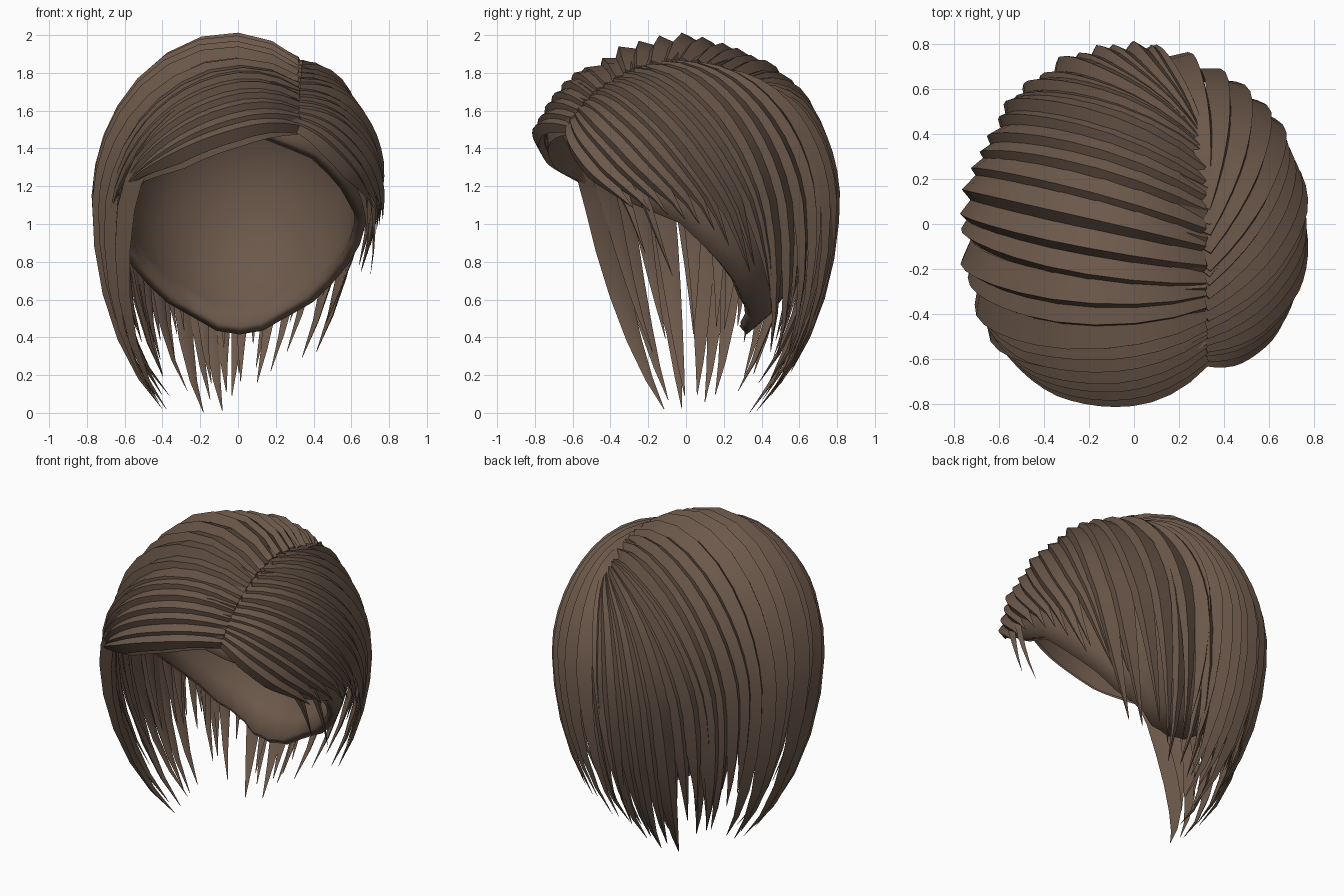
import bpy, bmesh, math, random
from mathutils import Vector

random.seed(4)
if "Cube" in bpy.data.objects:
    bpy.data.objects.remove(bpy.data.objects["Cube"])

brown = bpy.data.materials.new("hair_brown")
brown.use_nodes = True
COLOR = (0.15, 0.098, 0.069, 1)
brown.diffuse_color = COLOR
brown.node_tree.nodes["Principled BSDF"].inputs["Base Color"].default_value = COLOR

PART_X = 0.43      # parting position in unit space
SEGMENTS = 14
parts = []


def lerp_rows(rows, u):
    """Blend the rows of a table at u in 0..1."""
    f = u * (len(rows) - 1)
    i = min(int(f), len(rows) - 2)
    return [a + (b - a) * (f - i) for a, b in zip(rows[i], rows[i + 1])]


def envelope(d, scale):
    """Point of the overall hair volume in direction d."""
    rz = 0.9 if d.z > 0 else 1.3
    return Vector((0.77 * d.x * scale, 0.83 * d.y * scale, 1.1 + rz * d.z * scale))


def direction(theta, dz):
    r = math.sqrt(max(0, 1 - dz * dz))
    a = math.radians(theta)
    return Vector((r * math.cos(a), r * math.sin(a), dz))


def end_height(z):
    return (z - 1.1) / (0.9 if z > 1.1 else 1.3)


def finish(name, bm):
    bmesh.ops.recalc_face_normals(bm, faces=bm.faces)
    mesh = bpy.data.meshes.new(name)
    bm.to_mesh(mesh)
    bm.free()
    ob = bpy.data.objects.new(name, mesh)
    mesh.materials.append(brown)
    bpy.context.collection.objects.link(ob)
    parts.append(ob)
    return ob


def strand(bm, row, width, lift, flip):
    """One ridged lock from the parting over the volume to a pointed tip."""
    theta, z_end, start_y, via_theta, via_dz = row
    sy = start_y / 0.83
    start = Vector((PART_X, sy, math.sqrt(max(0.05, 1 - PART_X ** 2 - sy * sy))))
    via = direction(via_theta, via_dz) * 1.4
    end = direction(theta, end_height(z_end))

    def at(t):
        d = start * (1 - t) ** 2 + via * 2 * t * (1 - t) + end * t * t
        d.normalize()
        k = min(1, t / 0.25)
        k = k * (2 - k)
        return d, envelope(d, 0.93 + (lift - 0.93) * k)

    rings = []
    for i in range(SEGMENTS + 1):
        t = i / SEGMENTS
        d, p = at(t)
        tangent = (at(min(1, t + 0.02))[1] - at(max(0, t - 0.02))[1]).normalized()
        normal = Vector((d.x / 0.77, d.y / 0.83, d.z / (0.9 if d.z > 0 else 1.3))).normalized()
        side = tangent.cross(normal).normalized() * flip
        w = width * (0.65 + 0.35 * min(1, t / 0.3))
        if t > 0.65:
            w *= max(0.02, 1 - ((t - 0.65) / 0.35) ** 1.2)
        h = w * 0.2
        section = [(-0.5, -h), (0.2, h), (0.5, -h), (0, -1.5 * h)]
        rings.append([bm.verts.new(p + side * (a * w) + normal * b) for a, b in section])
    for r, s in zip(rings, rings[1:]):
        for k in range(4):
            n = (k + 1) % 4
            bm.faces.new((r[k], r[n], s[n], s[k]))
    bm.faces.new(rings[0])
    bm.faces.new(rings[-1][::-1])


def lock_group(name, rows, count, width, lift, flip, jitter=0.0):
    bm = bmesh.new()
    for i in range(count):
        row = lerp_rows(rows, i / (count - 1))
        if row[1] < 0.8:
            row[1] = max(-0.015, row[1] + random.uniform(-0.4, 1) * jitter)
            row[0] += random.uniform(-3, 3)
        strand(bm, row, width * random.uniform(0.85, 1.15),
               lift + random.uniform(-0.015, 0.012), flip)
    return finish(name, bm)


# Rows: end angle, end height, start on parting, middle angle, middle height
left_rows = [(-18, 1.08, -0.62, -43, 0.3), (0, 1.03, -0.56, -26, 0.38),
             (15, 0.95, -0.48, -10, 0.45), (32, 0.64, -0.36, 8, 0.45),
             (48, 0.28, -0.2, 28, 0.45), (65, 0.13, 0.02, 50, 0.45),
             (95, 0.06, 0.38, 86, 0.4)]
right_rows = [(85, 0.06, 0.44, 86, 0.4), (112, 0.06, 0.44, 112, 0.4),
              (136, 0.12, 0.38, 135, 0.4), (154, 0.16, 0.12, 155, 0.4),
              (174, 0.12, -0.22, 178, 0.4), (194, 0.05, -0.46, 212, 0.4)]
fringe_rows = [(204, 1.03, -0.44, 228, 0.66), (210, 1.12, -0.54, 240, 0.52),
               (216, 1.19, -0.62, 250, 0.37)]

lock_group("left_locks", left_rows, 17, 0.145, 0.98, 1, 0.18)
lock_group("right_locks", right_rows, 21, 0.165, 0.98, -1, 0.28)
lock_group("under_locks", [left_rows[4]] + right_rows, 17, 0.13, 0.92, 1, 0.3)
lock_group("fringe", fringe_rows, 6, 0.17, 1.0, -1)
lock_group("fringe_underside", fringe_rows[1:], 3, 0.15, 0.95, 1)
lock_group("ear_lock", [(-14, 0.82, -0.55, -30, 0.3), (-5, 0.7, -0.5, -22, 0.3)],
           2, 0.07, 0.94, 1)

# Scalp cap: a thick shell, open at the face, with a rim dipping to the nape
rim = [(0, 0.41), (20, 0.43), (50, 0.58), (75, 0.83), (90, 1.0),
       (110, 1.1), (140, 1.36), (180, 1.53)]


def rim_height(angle):
    for (a, p), (b, q) in zip(rim, rim[1:]):
        if angle <= b:
            return p + (q - p) * (angle - a) / (b - a)
    return rim[-1][1]


bm = bmesh.new()
COLS, ROWS = 36, 12
pole = bm.verts.new((0, 0, 1.87))
columns = []
for c in range(COLS):
    ang = 360 * c / COLS
    drop = (rim_height(min(ang, 360 - ang)) - 1.15)
    low = math.acos(max(-1, min(1, drop / (0.72 if drop > 0 else 0.85))))
    column = [pole]
    for r in range(1, ROWS + 1):
        phi = low * r / ROWS
        rad, cz = math.sin(phi), math.cos(phi)
        a = math.radians(ang)
        column.append(bm.verts.new((0.68 * rad * math.sin(a), 0.72 * rad * math.cos(a),
                                    1.15 + cz * (0.72 if cz > 0 else 0.85))))
    columns.append(column)
for c in range(COLS):
    m, n = columns[c], columns[(c + 1) % COLS]
    bm.faces.new((pole, m[1], n[1]))
    for r in range(1, ROWS):
        bm.faces.new((m[r], m[r + 1], n[r + 1], n[r]))
cap = finish("scalp_cap", bm)
solid = cap.modifiers.new("thickness", 'SOLIDIFY')
solid.thickness = 0.06
solid.offset = -1

# Stand on the ground, centred
pts = [v.co for ob in parts for v in ob.data.vertices]
lo = [min(p[k] for p in pts) for k in range(3)]
hi = [max(p[k] for p in pts) for k in range(3)]
shift = Vector(((lo[0] + hi[0]) / 2, (lo[1] + hi[1]) / 2, lo[2]))
for ob in parts:
    for v in ob.data.vertices:
        v.co -= shift

bpy.ops.object.select_all(action='DESELECT')
for ob in parts:
    ob.select_set(True)
bpy.context.view_layer.objects.active = cap
bpy.ops.object.shade_smooth_by_angle(angle=math.radians(30))
